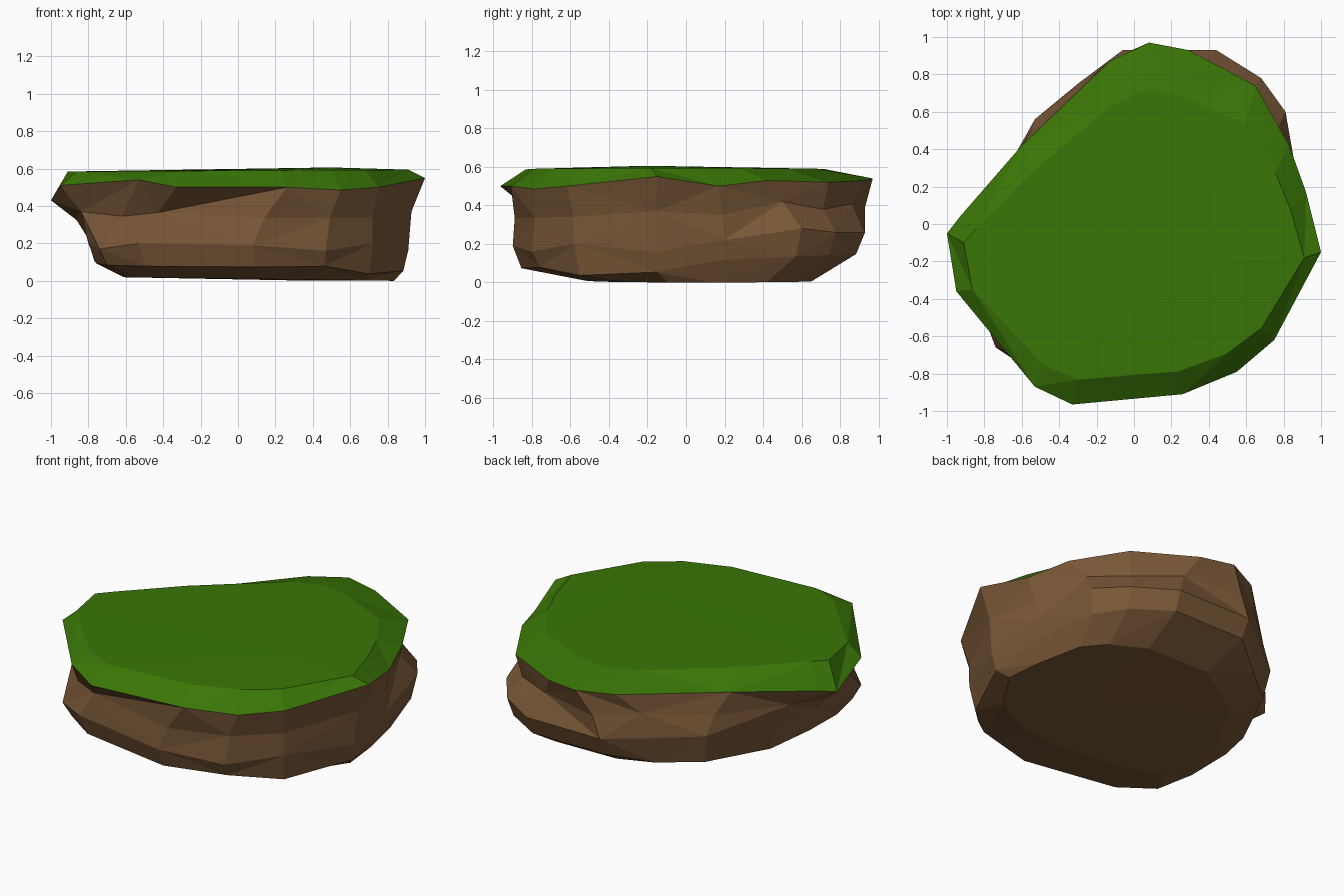
import bpy, bmesh
from mathutils import Vector

if "Cube" in bpy.data.objects:
    bpy.data.objects.remove(bpy.data.objects["Cube"])

# Drooping edge of the grass, anticlockwise from the left
RIM = [Vector(p) for p in (
    (-1, -.05, .43), (-.95, -.36, .51), (-.53, -.87, .54), (-.33, -.965, .50),
    (.26, -.91, .50), (.55, -.79, .485), (.75, -.62, .50), (1, -.15, .55),
    (.92, .17, .50), (.83, .42, .53), (.65, .74, .52), (.29, .93, .53),
    (.08, .97, .54), (-.13, .87, .53), (-.6, .42, .50), (-.93, .04, .45))]

# Widest ring of the rock, matching the rim point for point
BELLY = [Vector(p) for p in (
    (-.81, -.12, .24), (-.80, -.42, .20), (-.74, -.66, .17), (-.53, -.80, .20),
    (.08, -.90, .19), (.47, -.80, .16), (.72, -.58, .20), (.91, -.16, .16),
    (.88, .20, .22), (.81, .60, .28), (.68, .78, .26), (.44, .93, .26),
    (-.06, .93, .26), (-.30, .75, .26), (-.53, .56, .26), (-.72, .15, .22))]


def material(name, color):
    mat = bpy.data.materials.new(name)
    mat.diffuse_color = (*color, 1)
    mat.use_nodes = True
    mat.node_tree.nodes["Principled BSDF"].inputs["Base Color"].default_value = mat.diffuse_color
    return mat


def skin(name, rings, tip, mat):
    """Join rings with alternating triangles and close the last ring to a tip."""
    bm = bmesh.new()
    loops = [[bm.verts.new(p) for p in ring] for ring in rings]
    n = len(loops[0])
    for r, (a, b) in enumerate(zip(loops, loops[1:])):
        for i in range(n):
            j = (i + 1) % n
            if (i + r) % 2:
                bm.faces.new((a[i], a[j], b[i]))
                bm.faces.new((a[j], b[j], b[i]))
            else:
                bm.faces.new((a[i], a[j], b[j]))
                bm.faces.new((a[i], b[j], b[i]))
    end, t = loops[-1], bm.verts.new(tip)
    for i in range(n):
        bm.faces.new((end[i], end[(i + 1) % n], t))
    bmesh.ops.recalc_face_normals(bm, faces=bm.faces)
    # An open shell must face away from its own middle
    tip_up = tip[2] > rings[0][0].z
    if (t.link_faces[0].normal.z > 0) != tip_up:
        bmesh.ops.reverse_faces(bm, faces=bm.faces)
    mesh = bpy.data.meshes.new(name)
    bm.to_mesh(mesh)
    bm.free()
    mesh.materials.append(mat)
    obj = bpy.data.objects.new(name, mesh)
    bpy.context.collection.objects.link(obj)


# Grass cap: bevelled edge and gently raised crown
top = [Vector((p.x * .91, p.y * .8 - .06, .589 + .005 * p.x)) for p in RIM]
skin("grass_cap", [RIM, top], (.5, -.2, .606), material("grass", (.042, .18, .002)))

# Rock body: neck pinched at two corners, belly, undercut and flat base
neck, under, base = [], [], []
for i, (r, b) in enumerate(zip(RIM, BELLY)):
    p = r.lerp(b, .65) * (.93 if b.x * b.y > .4 else .985)
    p.z = (r.z + b.z) / 2 + (.015 if i % 2 else -.01)
    neck.append(p)
    # The right front and left back walls run down nearer to the ground
    drop = .05 if (b.x > .5 and b.y < 0) or (b.x < -.2 and b.y > 0) else 0
    under.append(Vector((b.x * .96 + .01, b.y * .95, .11 + .04 * b.y - drop)))
    base.append(Vector((b.x * .84 + .07, b.y * (.7 if b.y > 0 else .58),
                        .01 - .011 * b.x)))
skin("soil_body", [RIM, neck, BELLY, under, base], (.3, 0, .002),
     material("soil", (.2, .1, .04)))
